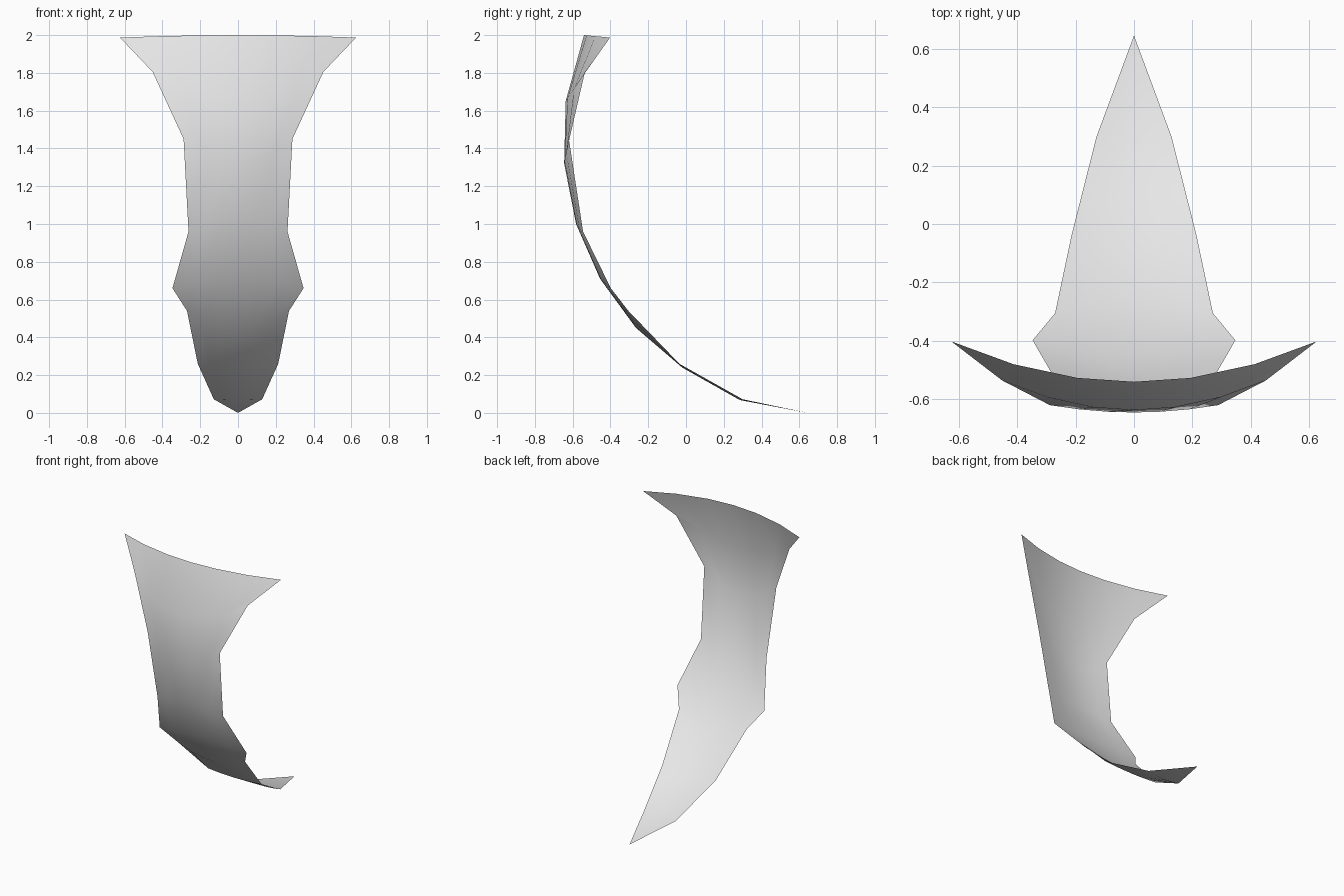
import bpy, bmesh

if "Cube" in bpy.data.objects:
    bpy.data.objects.remove(bpy.data.objects["Cube"])

# Cross rows of the curved sheet, bottom to top:
# half width, centre y, centre z, edge y, edge z
ROWS = [
    (0.128, 0.285, 0.068, 0.300, 0.072),
    (0.213, -0.020, 0.240, -0.035, 0.260),
    (0.270, -0.265, 0.450, -0.305, 0.540),
    (0.347, -0.455, 0.710, -0.398, 0.660),
    (0.262, -0.582, 1.000, -0.545, 0.960),
    (0.288, -0.645, 1.320, -0.620, 1.450),
    (0.452, -0.637, 1.650, -0.535, 1.805),
    (0.625, -0.540, 2.000, -0.402, 1.987),
]
COLUMNS = [-1, -0.66, -0.31, 0, 0.31, 0.66, 1]

bm = bmesh.new()

# Pointed tip, then bowed rows above it
tip = bm.verts.new((0, 0.645, 0.0))
grid = []
for w, yc, zc, ye, ze in ROWS:
    grid.append([bm.verts.new((w * t, yc + (ye - yc) * t * t, zc + (ze - zc) * t * t))
                 for t in COLUMNS])

for i in range(len(COLUMNS) - 1):
    bm.faces.new((tip, grid[0][i + 1], grid[0][i]))
    for low, high in zip(grid, grid[1:]):
        bm.faces.new((low[i], low[i + 1], high[i + 1], high[i]))
bmesh.ops.recalc_face_normals(bm, faces=bm.faces)
for f in bm.faces:
    f.smooth = True

mesh = bpy.data.meshes.new("curved_sheet")
bm.to_mesh(mesh)
bm.free()

# Plain light grey surface
grey = bpy.data.materials.new("light_grey")
grey.diffuse_color = (0.8, 0.8, 0.8, 1)
grey.use_nodes = True
grey.node_tree.nodes["Principled BSDF"].inputs["Base Color"].default_value = grey.diffuse_color
mesh.materials.append(grey)
sheet = bpy.data.objects.new("curved_sheet", mesh)
bpy.context.collection.objects.link(sheet)
